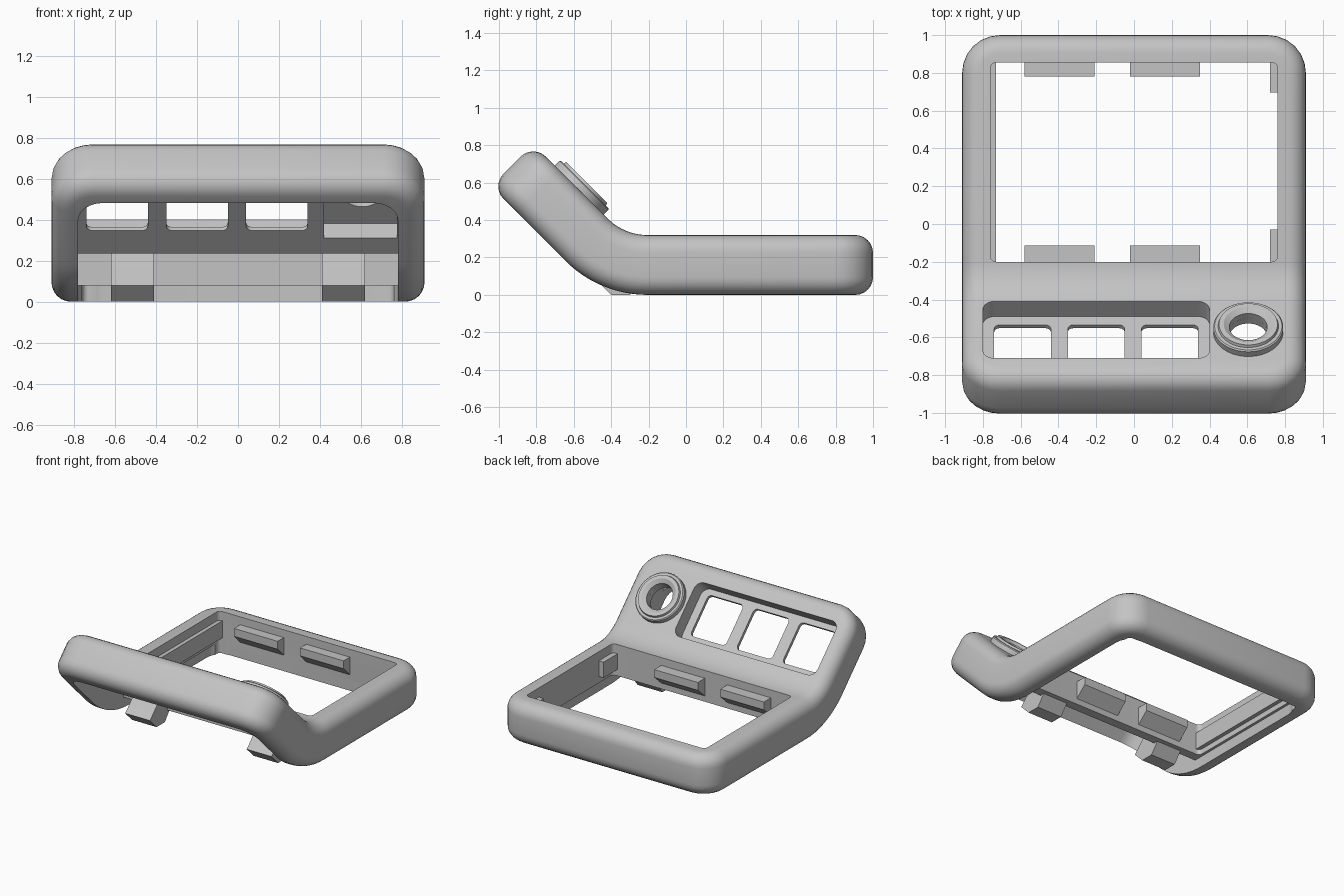
import bpy, bmesh, math
from mathutils import Matrix, Vector

if "Cube" in bpy.data.objects:
    bpy.data.objects.remove(bpy.data.objects["Cube"])

grey = bpy.data.materials.new("plain grey")
grey.use_nodes = True
grey.diffuse_color = (0.55, 0.55, 0.55, 1)
grey.node_tree.nodes["Principled BSDF"].inputs["Base Color"].default_value = (0.55, 0.55, 0.55, 1)

R2 = math.sqrt(2)
# Local axes of the raised panel: x, u up the slope, v out of the surface
PANEL = Matrix(((1, 0, 0, 0), (0, -1 / R2, 1 / R2, 0), (0, 1 / R2, 1 / R2, 0), (0, 0, 0, 1)))


def make(name, bm, matrix=None):
    if matrix:
        bm.transform(matrix)
    bmesh.ops.recalc_face_normals(bm, faces=bm.faces)
    mesh = bpy.data.meshes.new(name)
    bm.to_mesh(mesh)
    bm.free()
    mesh.materials.append(grey)
    obj = bpy.data.objects.new(name, mesh)
    bpy.context.collection.objects.link(obj)
    return obj


def bevel(bm, edges, radius, segments):
    bmesh.ops.bevel(bm, geom=edges, offset=radius, segments=segments,
                    profile=0.5, affect='EDGES', clamp_overlap=True)


def box(x, y, z, radius=0.0):
    """Box between ranges, with its upright edges rounded."""
    bm = bmesh.new()
    bmesh.ops.create_cube(bm, size=1)
    for v in bm.verts:
        v.co = [r[0] if c < 0 else r[1] for c, r in zip(v.co, (x, y, z))]
    if radius:
        bevel(bm, [e for e in bm.edges
                   if abs(e.verts[0].co.z - e.verts[1].co.z) > 1e-4], radius, 6)
    return bm


def prism(x0, x1, outline):
    """Side outline in y, z extruded along x."""
    bm = bmesh.new()
    face = bm.faces.new([bm.verts.new((x0, y, z)) for y, z in outline])
    ext = bmesh.ops.extrude_face_region(bm, geom=[face])
    for g in ext["geom"]:
        if isinstance(g, bmesh.types.BMVert):
            g.co.x = x1
    return bm


def cylinder(radius, depth, centre):
    bm = bmesh.new()
    bmesh.ops.create_cone(bm, cap_ends=True, segments=48, radius1=radius, radius2=radius,
                          depth=depth, matrix=Matrix.Translation(centre))
    return bm


def activate(obj):
    bpy.ops.object.select_all(action='DESELECT')
    bpy.context.view_layer.objects.active = obj
    obj.select_set(True)


def cut(obj, bm, matrix=None):
    cutter = make("cutter", bm, matrix)
    cutter.hide_render = True
    mod = obj.modifiers.new("cut", 'BOOLEAN')
    mod.operation, mod.solver, mod.object = 'DIFFERENCE', 'EXACT', cutter
    activate(obj)
    bpy.ops.object.modifier_apply(modifier=mod.name)
    bpy.data.objects.remove(cutter)


def smooth(obj, angle=30):
    activate(obj)
    bpy.ops.object.shade_smooth_by_angle(angle=math.radians(angle))


def on_panel(u, v):
    p = PANEL @ Vector((0, u, v))
    return p.y, p.z


# Rounded slab, bent upward near the front
THICK, BEND_Y, BEND_R = 0.32, -0.206, 0.30
ARC = (BEND_R + THICK / 2) * math.pi / 4
bm = box((-0.91, 0.91), (BEND_Y - ARC - 0.564, 1), (0, THICK), 0.2)
bevel(bm, [e for e in bm.edges
           if abs(e.verts[0].co.z - e.verts[1].co.z) < 1e-4], 0.095, 6)
STEPS = 12
for i in range(STEPS + 1):
    bmesh.ops.bisect_plane(bm, geom=bm.verts[:] + bm.edges[:] + bm.faces[:],
                           plane_co=(0, BEND_Y - ARC * i / STEPS, 0), plane_no=(0, 1, 0))
for v in bm.verts:
    run = BEND_Y - v.co.y
    if run > 0:
        a = min(run / ARC, 1) * math.pi / 4
        rest = max(run - ARC, 0)
        r = BEND_R + THICK - v.co.z
        v.co.y = BEND_Y - r * math.sin(a) - rest * math.cos(a)
        v.co.z = THICK + BEND_R - r * math.cos(a) + rest * math.sin(a)
body = make("body_frame", bm)

# Hollow underside, leaving a cross beam and a thin raised panel
FLOOR, UNDER, END_U = -0.12, -0.145, 1.008
hollow = prism(-0.78, 0.78, [
    (0.86, -0.1), (0.86, 0.08), (-0.27, 0.08), (-0.27, 0.235), (-0.44, 0.235),
    on_panel(END_U, UNDER), on_panel(END_U, -0.6), (-1.1, -0.1)])
ends = [e for e in hollow.edges if abs(e.verts[0].co.x - e.verts[1].co.x) < 1e-4
        and all(abs((v.co.z - v.co.y) / R2 - END_U) < 1e-3 for v in e.verts)]
back = [e for e in hollow.edges if all(v.co.y > 0.8 for v in e.verts)
        and abs(e.verts[0].co.x - e.verts[1].co.x) < 1e-4]
bevel(hollow, ends + back, 0.12, 6)
cut(body, hollow)

# Large square opening
cut(body, box((-0.76, 0.76), (-0.2, 0.855), (-0.5, 0.6), 0.03))

# Recess with three windows, and the pocket under the round collar
cut(body, box((-0.80, 0.40), (0.573, 0.997), (FLOOR, 0.2), 0.06), PANEL)
for x in (-0.74, -0.35, 0.04):
    cut(body, box((x, x + 0.30), (0.635, 0.955), (-0.2, 0.1), 0.03), PANEL)
cut(body, box((0.42, 0.775), (0.583, 1.0), (-0.25, -0.045)), PANEL)
COLLAR = Vector((0.605, 0.80, 0))
cut(body, cylinder(0.1, 0.4, COLLAR), PANEL)
smooth(body)

# Round collar, turned from a stepped profile
bm = bmesh.new()
profile = [(0.10, -0.045), (0.10, 0.03), (0.13, 0.05), (0.155, 0.05),
           (0.16, 0.035), (0.178, 0.035), (0.185, 0.028), (0.185, -0.03)]
ring = [bm.verts.new((r, 0, h)) for r, h in profile]
edges = [bm.edges.new((ring[i - 1], ring[i])) for i in range(len(ring))]
bmesh.ops.spin(bm, geom=ring + edges, cent=(0, 0, 0), axis=(0, 0, 1),
               angle=math.tau, steps=64, use_duplicate=False)
bmesh.ops.remove_doubles(bm, verts=bm.verts, dist=1e-4)
bmesh.ops.translate(bm, verts=bm.verts, vec=COLLAR)
smooth(make("round_collar", bm, PANEL), 25)

# Wedge clips on the back and front walls of the opening
for i, x in enumerate((-0.58, -0.02)):
    for side, wall, step in (("back", 0.86, -0.08), ("front", -0.205, 0.09)):
        tip = wall + step
        make(f"{side}_clip_{i + 1}", prism(x, x + 0.37, [
            (wall, 0.26), (tip, 0.26), (tip, 0.20), (wall, 0.12)]))

# Side ledge and two corner stops
make("side_ledge", box((-0.77, -0.73), (-0.2, 0.857), (0.12, 0.25)))
for name, y in (("back", (0.695, 0.857)), ("front", (-0.202, -0.03))):
    make(f"{name}_corner_stop", box((0.72, 0.77), y, (0.13, 0.25)))

# Angled screw brackets under the cross beam
for name, x in (("right", -0.62), ("left", 0.41)):
    bracket = make(f"{name}_bracket", prism(x, x + 0.21, [
        (-0.40, 0), (-0.48, 0.08), (-0.42, 0.14), (-0.33, 0.24), (-0.22, 0.24),
        (-0.22, 0.10), (-0.30, 0)]))
    cut(bracket, cylinder(0.02, 0.16, (x + 0.105, 0.332, -0.283)), PANEL)
    smooth(bracket)
